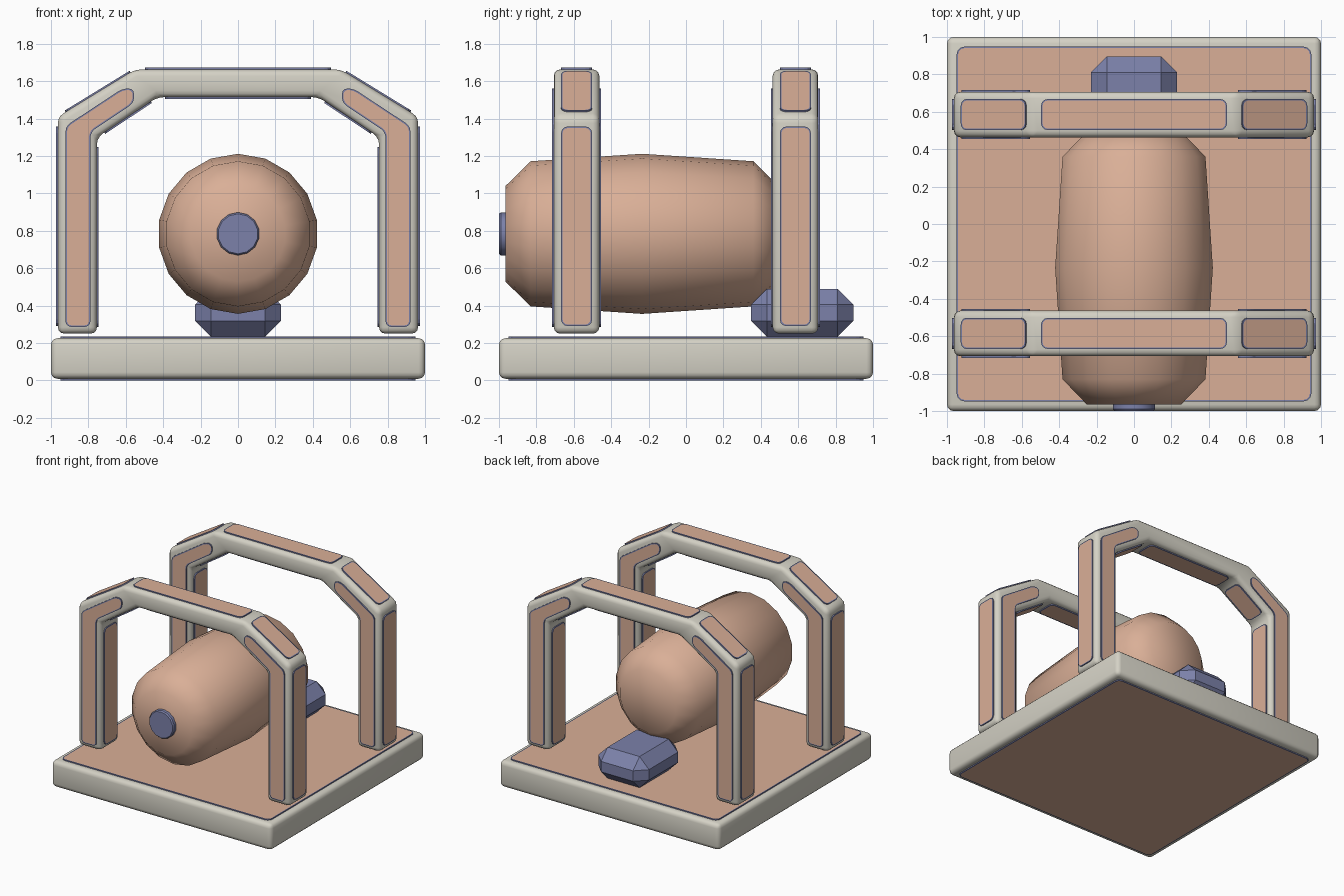
import bpy, bmesh, math
from mathutils import Vector

if "Cube" in bpy.data.objects:
    bpy.data.objects.remove(bpy.data.objects["Cube"])


def material(name, rgb):
    m = bpy.data.materials.new(name)
    m.diffuse_color = (*rgb, 1)
    m.use_nodes = True
    m.node_tree.nodes["Principled BSDF"].inputs["Base Color"].default_value = m.diffuse_color
    return m


CREAM = material("cream", (0.66, 0.64, 0.56))
TAN = material("tan", (0.70, 0.43, 0.31))
SLATE = material("slate_blue", (0.20, 0.22, 0.40))


def finish(name, bm, mats, smooth=None):
    me = bpy.data.meshes.new(name)
    bm.to_mesh(me)
    bm.free()
    ob = bpy.data.objects.new(name, me)
    bpy.context.collection.objects.link(ob)
    for m in mats:
        me.materials.append(m)
    if smooth:
        bpy.ops.object.select_all(action='DESELECT')
        ob.select_set(True)
        bpy.context.view_layer.objects.active = ob
        bpy.ops.object.shade_smooth_by_angle(angle=math.radians(smooth))
    return ob


def box(name, lo, hi, mat, bevel, segments, smooth=None):
    bm = bmesh.new()
    bmesh.ops.create_cube(bm, size=1)
    lo, hi = Vector(lo), Vector(hi)
    for v in bm.verts:
        v.co = (lo + hi) / 2 + Vector(c * d for c, d in zip(v.co, hi - lo))
    bmesh.ops.bevel(bm, geom=bm.edges[:], offset=bevel, segments=segments,
                    profile=0.5, affect='EDGES')
    return finish(name, bm, [mat], smooth)


def panel(target, pts, normal, rounding=0.035, height=0.009):
    """Thin rounded plate: slate rim, tan inset top."""
    n = Vector(normal).normalized()
    bm = bmesh.new()
    f = bm.faces.new([bm.verts.new(Vector(p) - n * 0.004) for p in pts])
    f.normal_update()
    if f.normal.dot(n) < 0:
        f.normal_flip()
    bmesh.ops.bevel(bm, geom=bm.verts[:], offset=rounding, segments=3,
                    profile=0.5, affect='VERTICES')
    ext = bmesh.ops.extrude_face_region(bm, geom=bm.faces[:])["geom"]
    bmesh.ops.translate(bm, vec=n * (height + 0.004),
                        verts=[g for g in ext if isinstance(g, bmesh.types.BMVert)])
    bmesh.ops.recalc_face_normals(bm, faces=bm.faces[:])
    bm.normal_update()
    top = [g for g in bm.faces if g.normal.dot(n) > 0.99
           and (g.calc_center_median() - Vector(pts[0])).dot(n) > 0]
    bmesh.ops.inset_region(bm, faces=top, thickness=0.008, use_even_offset=True)
    for g in top:
        g.material_index = 1
    me = bpy.data.meshes.new("panel_part")
    bm.to_mesh(me)
    bm.free()
    target.from_mesh(me)
    bpy.data.meshes.remove(me)


def strip(target, a, b, t0, t1, y, normal):
    """Panel along part of the segment a-b in the xz plane."""
    a, b = Vector((a[0], y, a[1])), Vector((b[0], y, b[1]))
    p, q, w = a.lerp(b, t0), a.lerp(b, t1), Vector((0, 0.083, 0))
    panel(target, [p - w, q - w, q + w, p + w], (normal[0], 0, normal[1]))


# Base slab with a panel above and below
box("base", (-1, -1, 0.009), (1, 1, 0.226), CREAM, 0.035, 3, 50)
bm = bmesh.new()
for z, n in ((0.226, 1), (0.009, -1)):
    s = 0.948
    panel(bm, [(-s, -s, z), (s, -s, z), (s, s, z), (-s, s, z)], (0, 0, n), 0.04)
finish("base_panels", bm, [SLATE, TAN])

# Arches: right half of the outline, mirrored
OUTER = [(0.963, 0.25), (0.963, 1.41), (0.55, 1.663)]
INNER = [(0.754, 0.25), (0.754, 1.30), (0.43, 1.515)]
LEG_FACE = [(0.922, 0.287), (0.789, 0.287), (0.789, 1.328), (0.556, 1.484),
            (0.556, 1.56), (0.615, 1.562), (0.922, 1.36)]
HALF = 0.122


def flip(pts):
    return [(-x, z) for x, z in pts]


for label, yc in (("front", -0.585), ("rear", 0.585)):
    outline = OUTER + flip(OUTER)[::-1] + flip(INNER) + INNER[::-1]
    bm = bmesh.new()
    f = bm.faces.new([bm.verts.new((x, yc - HALF, z)) for x, z in outline])
    ext = bmesh.ops.extrude_face_region(bm, geom=[f])["geom"]
    bmesh.ops.translate(bm, vec=(0, 2 * HALF, 0),
                        verts=[g for g in ext if isinstance(g, bmesh.types.BMVert)])
    bmesh.ops.recalc_face_normals(bm, faces=bm.faces[:])
    bmesh.ops.bevel(bm, geom=bm.edges[:], offset=0.035, segments=3,
                    profile=0.5, affect='EDGES')
    finish(label + "_arch", bm, [CREAM], 50)

    # Panels on every face of the arch
    bm = bmesh.new()
    for s in (-1, 1):
        o = [(s * x, z) for x, z in OUTER]
        i = [(s * x, z) for x, z in INNER]
        strip(bm, o[0], o[1], 0.035, 0.955, yc, (s, 0))
        strip(bm, o[1], o[2], 0.10, 0.94, yc, (s * 0.253, 0.413))
        strip(bm, i[0], i[1], 0.035, 0.95, yc, (-s, 0))
        strip(bm, i[1], i[2], 0.12, 0.89, yc, (-s * 0.215, -0.324))
        for d in (-1, 1):
            panel(bm, [(s * x, yc + d * HALF, z) for x, z in LEG_FACE],
                  (0, d, 0), 0.028)
    strip(bm, (-0.497, 1.663), (0.497, 1.663), 0, 1, yc, (0, 1))
    strip(bm, (-0.39, 1.515), (0.39, 1.515), 0, 1, yc, (0, -1))
    finish(label + "_arch_panels", bm, [SLATE, TAN])


def lathe(name, profile, sides, zc, mat, angle):
    """Closed solid of revolution around a line along y."""
    bm = bmesh.new()
    rings = []
    for y, r in profile:
        rings.append([bm.verts.new((r * math.cos(a), y, zc + r * math.sin(a)))
                      for a in (2 * math.pi * (k + 0.5) / sides for k in range(sides))])
    for p, q in zip(rings, rings[1:]):
        for k in range(sides):
            bm.faces.new((p[k], p[k - 1], q[k - 1], q[k]))
    bm.faces.new(rings[0])
    bm.faces.new(rings[-1])
    bmesh.ops.recalc_face_normals(bm, faces=bm.faces[:])
    return finish(name, bm, [mat], angle)


# Hanging barrel and its end plug
lathe("barrel", [(-0.966, 0.255), (-0.83, 0.388), (-0.235, 0.428),
                 (0.36, 0.388), (0.495, 0.255)], 18, 0.784, TAN, 75)
lathe("end_plug", [(-0.96, 0.115), (-0.99, 0.115), (-1.0, 0.107)], 14, 0.784, SLATE, 30)

# Chamfered block under the rear end
box("rear_block", (-0.23, 0.348, 0.234), (0.23, 0.895, 0.49), SLATE, 0.085, 1)
